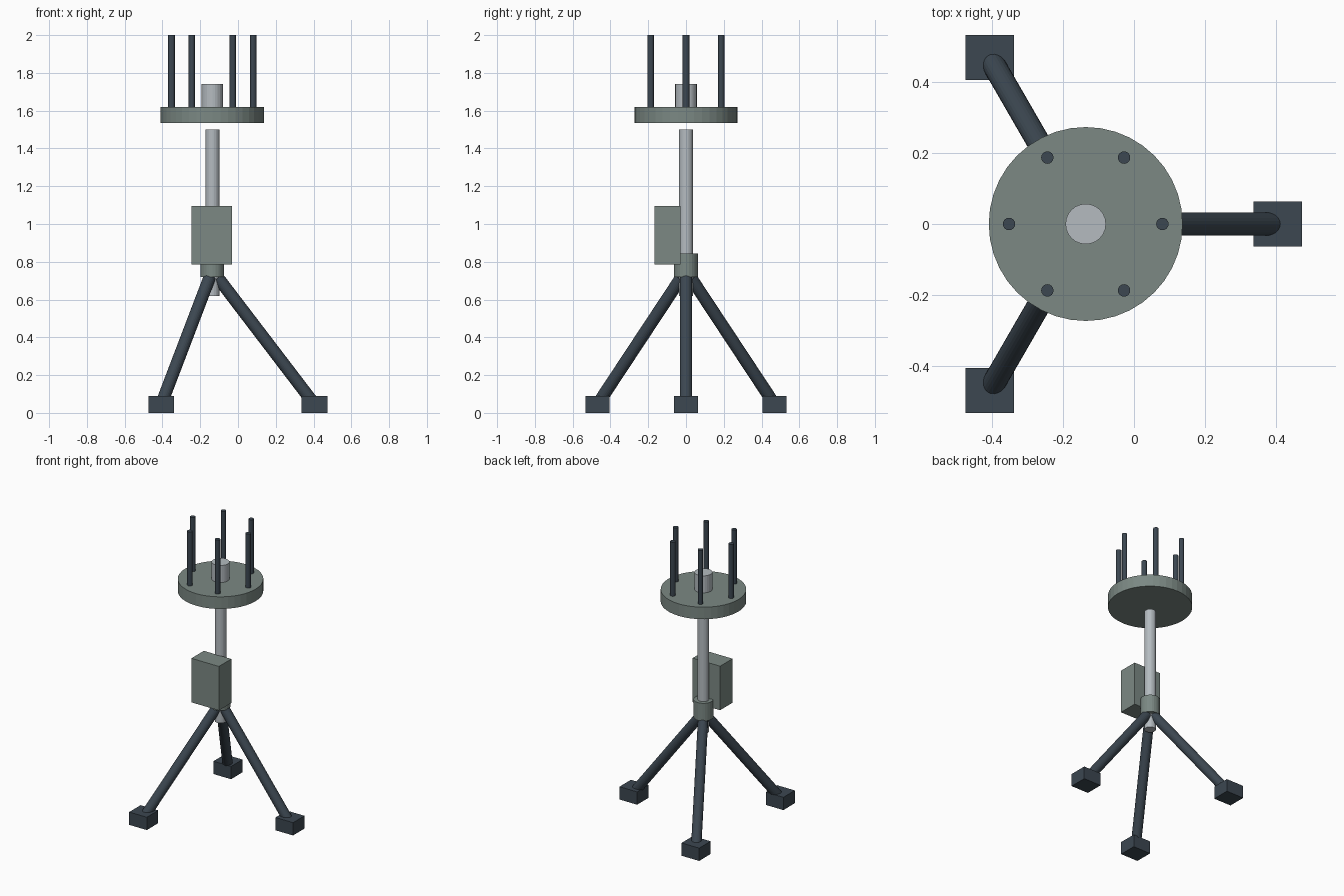
import bpy, math
from mathutils import Vector

cube = bpy.data.objects.get("Cube")
if cube:
    bpy.data.objects.remove(cube, do_unlink=True)


def material(name, color):
    m = bpy.data.materials.new(name)
    m.use_nodes = True
    m.diffuse_color = (*color, 1)
    m.node_tree.nodes["Principled BSDF"].inputs["Base Color"].default_value = (*color, 1)
    return m


pale = material("pale steel", (0.46, 0.50, 0.53))
green = material("grey green", (0.20, 0.25, 0.23))
dark = material("dark slate", (0.045, 0.063, 0.082))

AXIS = Vector((-0.136, 0, 0))


def rod(name, start, end, radius, mat, sides=24):
    """Cylinder between two points."""
    a, b = Vector(start), Vector(end)
    bpy.ops.mesh.primitive_cylinder_add(vertices=sides, radius=radius,
                                        depth=(b - a).length, location=(a + b) / 2)
    o = bpy.context.object
    o.name = name
    o.rotation_euler = (b - a).to_track_quat('Z', 'Y').to_euler()
    o.data.materials.append(mat)
    bpy.ops.object.shade_smooth_by_angle(angle=math.radians(5))
    return o


def upright(name, bottom, top, radius, mat, sides=24, offset=Vector()):
    base = AXIS + offset
    return rod(name, base + Vector((0, 0, bottom)), base + Vector((0, 0, top)), radius, mat, sides)


def box(name, center, size, mat):
    bpy.ops.mesh.primitive_cube_add(size=1, location=center)
    o = bpy.context.object
    o.name = name
    o.scale = size
    bpy.ops.object.transform_apply(location=False, rotation=False, scale=True)
    o.data.materials.append(mat)


def polar(radius, turns, z=0):
    a = turns * math.tau
    return Vector((radius * math.cos(a), radius * math.sin(a), z))


# Central column
upright("post", 0.62, 1.5, 0.037, pale)
upright("collar", 0.72, 0.845, 0.063, green)
box("control_box", (-0.138, -0.099, 0.94), (0.214, 0.138, 0.31), green)

# Turntable with hub and pins
upright("plate", 1.535, 1.62, 0.273, green, 40)
upright("hub", 1.62, 1.74, 0.057, pale)
for i in range(6):
    upright(f"pin_{i + 1}", 1.62, 2.0, 0.0175, dark, 16, polar(0.216, i / 6))

# Splayed legs and square feet
for i in range(3):
    rod(f"leg_{i + 1}", AXIS + polar(0.03, i / 3, 0.715),
        AXIS + polar(0.541, i / 3, 0.045), 0.033, dark)
    box(f"foot_{i + 1}", AXIS + polar(0.541, i / 3, 0.045), (0.137, 0.127, 0.09), dark)
